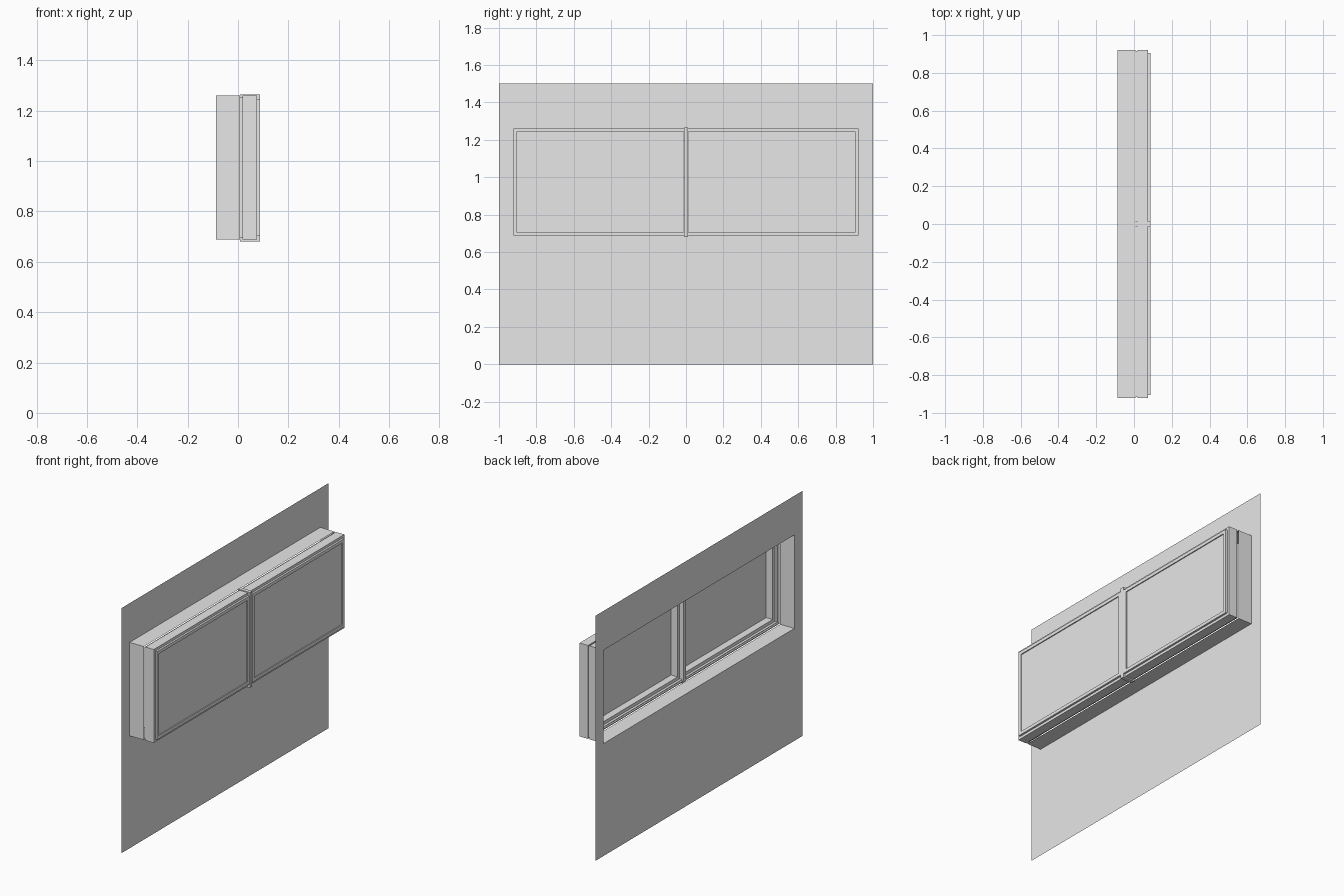
import bpy, bmesh

cube = bpy.data.objects.get("Cube")
if cube:
    bpy.data.objects.remove(cube, do_unlink=True)

GREY = (0.8, 0.8, 0.8, 1.0)
mat = bpy.data.materials.new("light grey")
mat.use_nodes = True
mat.diffuse_color = GREY
mat.node_tree.nodes["Principled BSDF"].inputs["Base Color"].default_value = GREY

# Main sizes: half width and height range of the opening
W, Z0, Z1 = 0.922, 0.688, 1.26
BACK, FRONT = -0.088, 0.088


def loop(bm, x, rect):
    y0, y1, z0, z1 = rect
    return [bm.verts.new((x, y, z)) for y, z in ((y0, z0), (y1, z0), (y1, z1), (y0, z1))]


def inset(rect, d):
    y0, y1, z0, z1 = rect
    return (y0 + d, y1 - d, z0 + d, z1 - d)


def sweep(name, sections, closed=False, capped=False):
    """Skin a row of rectangles, each given as (x, rect)."""
    bm = bmesh.new()
    loops = [loop(bm, x, r) for x, r in sections]
    pairs = list(zip(loops, loops[1:]))
    if closed:
        pairs.append((loops[-1], loops[0]))
    for a, b in pairs:
        for i in range(4):
            j = (i + 1) % 4
            bm.faces.new((a[i], a[j], b[j], b[i]))
    if capped:
        bm.faces.new(loops[0])
        bm.faces.new(loops[-1])
    bmesh.ops.recalc_face_normals(bm, faces=bm.faces)
    mesh = bpy.data.meshes.new(name)
    bm.to_mesh(mesh)
    bm.free()
    mesh.materials.append(mat)
    ob = bpy.data.objects.new(name, mesh)
    bpy.context.collection.objects.link(ob)
    return ob


def ring(name, x0, x1, rect, width):
    inner = inset(rect, width)
    return sweep(name, [(x0, rect), (x1, rect), (x1, inner), (x0, inner)], closed=True)


opening = (-W, W, Z0, Z1)

# Wall sheet with the window opening, and the deep reveal behind it
sweep("wall", [(BACK, (-1, 1, 0, 1.5)), (BACK, opening)])
sweep("reveal", [(BACK, opening), (0.008, opening)])

# Shadow gap, then the fixed outer frame
ring("shadow_gap", 0.008, 0.018, inset(opening, 0.006), 0.006)
ring("outer_frame", 0.018, 0.075, opening, 0.016)

# Central mullion, standing slightly proud of the frame
sweep("mullion", [(x, (-0.012, 0.012, 0.68, 1.265)) for x in (0.008, FRONT)], capped=True)

# Two sashes, each with its pane
for side, y0, y1 in (("right", -0.906, -0.014), ("left", 0.014, 0.906)):
    sash = (y0, y1, 0.704, 1.244)
    ring(side + "_sash", 0.033, FRONT - 0.001, sash, 0.02)
    pane = inset(sash, 0.019)
    sweep(side + "_pane", [(0.077, pane), (0.081, pane)], capped=True)
